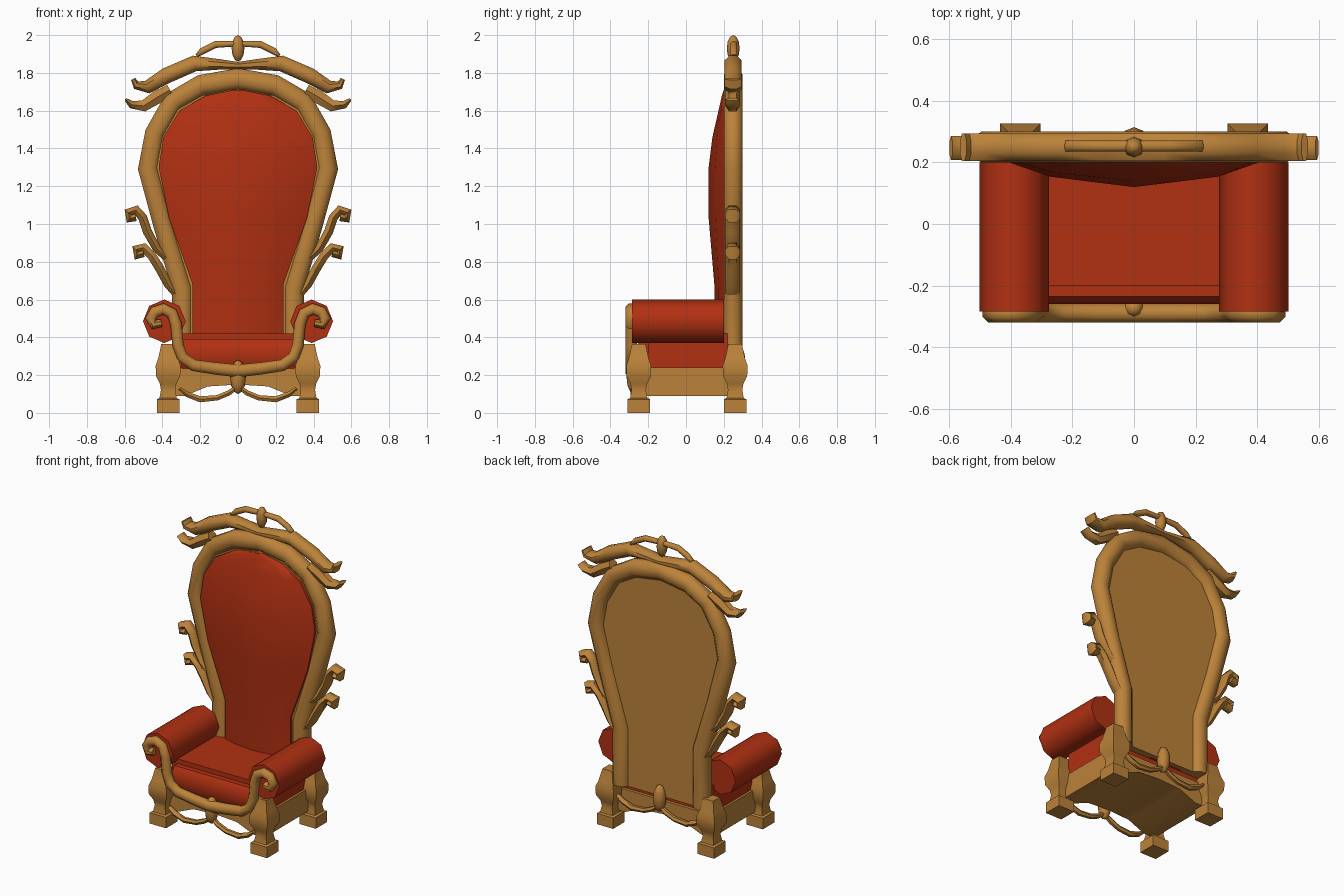
import bpy, bmesh, math
from mathutils import Vector, Matrix

if "Cube" in bpy.data.objects:
    bpy.data.objects.remove(bpy.data.objects["Cube"])


def material(name, colour):
    mat = bpy.data.materials.new(name)
    mat.use_nodes = True
    mat.diffuse_color = colour
    mat.node_tree.nodes["Principled BSDF"].inputs["Base Color"].default_value = colour
    return mat


WOOD = material("golden wood", (0.50, 0.225, 0.042, 1))
RED = material("red upholstery", (0.44, 0.03, 0.006, 1))


def finish(name, bm, mat, angle=50):
    bmesh.ops.recalc_face_normals(bm, faces=bm.faces)
    mesh = bpy.data.meshes.new(name)
    bm.to_mesh(mesh)
    bm.free()
    mesh.materials.append(mat)
    obj = bpy.data.objects.new(name, mesh)
    bpy.context.collection.objects.link(obj)
    bpy.ops.object.select_all(action="DESELECT")
    obj.select_set(True)
    bpy.context.view_layer.objects.active = obj
    bpy.ops.object.shade_smooth_by_angle(angle=math.radians(angle))
    return obj


def sweep(name, path, y, depth=None, sides=8, mat=WOOD):
    """Sweep a polygon along (x, z, half width) points; depth is its half size in y."""
    bm = bmesh.new()
    pts = [Vector((x, 0, z)) for x, z, r in path]
    grow = 1 / math.cos(math.pi / sides)
    rings = []
    for i, (x, z, r) in enumerate(path):
        before, after = pts[max(i - 1, 0)], pts[min(i + 1, len(pts) - 1)]
        t = (after - before).normalized()
        across = Vector((t.z, 0, -t.x))
        ring = []
        for k in range(sides):
            a = math.tau * (k + 0.5) / sides
            p = pts[i] + across * (r * grow * math.cos(a))
            p.y = y + (depth or r) * grow * math.sin(a)
            ring.append(bm.verts.new(p))
        rings.append(ring)
    for a, b in zip(rings, rings[1:]):
        for k in range(sides):
            j = (k + 1) % sides
            bm.faces.new((a[k], a[j], b[j], b[k]))
    bm.faces.new(rings[0])
    bm.faces.new(rings[-1])
    return finish(name, bm, mat)


def prism(name, outline, axis, lo, hi, mat):
    """Extrude an outline along x or y."""
    bm = bmesh.new()
    place = (lambda a, b, d: (d, a, b)) if axis == "x" else (lambda a, b, d: (a, d, b))
    ends = [[bm.verts.new(place(a, b, d)) for a, b in outline] for d in (lo, hi)]
    for end in ends:
        bm.faces.new(end)
    n = len(outline)
    for k in range(n):
        j = (k + 1) % n
        bm.faces.new((ends[0][k], ends[0][j], ends[1][j], ends[1][k]))
    return finish(name, bm, mat)


def bead(name, centre, size):
    bm = bmesh.new()
    place = Matrix.Translation(centre) @ Matrix.Diagonal((*size, 1))
    bmesh.ops.create_uvsphere(bm, u_segments=8, v_segments=6, radius=1, matrix=place)
    return finish(name, bm, WOOD)


def flip(path):
    return [(-p[0], *p[1:]) for p in path]


def both(path):
    """Join a left half, ending on the centre, to its mirror image."""
    return path + flip(path)[-2::-1]


SIDES = (("right", -1), ("left", 1))

# Back rest: frame, wooden panel and domed cushion
frame = [(.295, .28, .055), (.295, .66, .055), (.395, .99, .052), (.475, 1.295, .055),
         (.44, 1.48, .053), (.343, 1.65, .055), (.195, 1.735, .055), (0, 1.768, .057)]
sweep("back_frame", both(frame), .25, .05)

rows = [(.28, .24, .16), (.68, .24, .15), (1.03, .365, .12), (1.3, .42, .12),
        (1.46, .395, .14), (1.6, .31, .172), (1.68, .17, .19), (1.71, .02, .2)]
edge = [(w + .02, z) for z, w, y in rows]
prism("back_panel", edge + flip(edge)[::-1], "y", .22, .265, WOOD)

bm = bmesh.new()
grid = []
for z, w, y in rows:
    bulge = .205 - y
    grid.append([bm.verts.new((w * u, .205 - bulge * h, z))
                 for u, h in ((-1, 0), (-.65, .6), (0, 1), (.65, .6), (1, 0))])
for a, b in zip(grid, grid[1:]):
    for k in range(len(a) - 1):
        bm.faces.new((a[k], a[k + 1], b[k + 1], b[k]))
rim = [e for e in bm.edges if e.is_boundary]
skirt = bmesh.ops.extrude_edge_only(bm, edges=rim)["geom"]
for v in skirt:
    if isinstance(v, bmesh.types.BMVert):
        v.co.y = .24
finish("back_cushion", bm, RED)

# Crest: long waved rail, small arch and finial
crest = [(.555, 1.768, .012), (.54, 1.735, .022), (.48, 1.725, .035), (.38, 1.785, .042),
         (.23, 1.85, .042), (.1, 1.845, .028), (0, 1.838, .02)]
sweep("crest_rail", both(crest), .25, .045)
arch = [(.22, 1.89, .008), (.19, 1.915, .018), (.12, 1.95, .018), (0, 1.955, .014)]
sweep("crest_arch", both(arch), .253, .018)
bead("crest_finial", (0, .25, 1.93), (.034, .034, .07))

# Side horns and scrolls of the frame, mirrored
horn = [(.595, 1.66, .008), (.565, 1.632, .02), (.5, 1.625, .03), (.43, 1.67, .035),
        (.36, 1.71, .03)]
scroll = [(.54, 1.035, .02), (.575, 1.03, .026), (.58, 1.06, .026), (.54, 1.075, .025),
          (.505, 1.035, .024), (.48, .96, .024), (.43, .87, .022), (.38, .82, .018)]
lower = [(.5, .845, .02), (.535, .835, .026), (.54, .865, .026), (.5, .875, .025),
         (.455, .83, .024), (.415, .765, .024), (.37, .68, .022), (.335, .63, .015)]
for side, s in SIDES:
    for label, path in (("horn", horn), ("upper_scroll", scroll), ("lower_scroll", lower)):
        sweep(f"{side}_{label}", path if s > 0 else flip(path), .247, .034, 6)

# Seat base, side upholstery and seat cushion
apron = [(.36, .24), (.36, .09), (.28, .09), (.16, .14), (0, .15)]
prism("seat_base", apron + flip(apron)[-2::-1], "y", -.24, .24, WOOD)
prism("seat_sides", [(-.2, .23), (.22, .23), (.22, .42), (-.2, .42)], "x", -.345, .345, RED)
prism("seat_cushion", [(-.23, .22), (-.26, .26), (-.26, .36), (-.235, .39), (.21, .39),
                       (.21, .22)], "x", -.3, .3, RED)

# Arm rolls and legs
roll = [(math.cos(k * math.pi / 4) * .113, math.sin(k * math.pi / 4) * .115) for k in range(8)]
leg = [(0, .06), (.072, .06), (.078, .046), (.12, .038), (.155, .044), (.195, .064),
       (.25, .066), (.29, .052), (.365, .036)]
for side, s in SIDES:
    prism(f"{side}_arm", [(s * .39 + a, .485 + b) for a, b in roll], "y", -.285, .2, RED)
    for end, y in (("front", -.25), ("back", .26)):
        sweep(f"{end}_{side}_leg", [(s * .37, z, r) for z, r in leg], y, None, 4)

# Front rail curling up into the arm volutes
rail = [(.405, .475, .02), (.445, .468, .027), (.462, .5, .03), (.44, .535, .03),
        (.395, .55, .03), (.35, .528, .03), (.328, .47, .03), (.318, .36, .03),
        (.295, .295, .03), (.235, .252, .031), (.12, .235, .032), (0, .222, .034)]
sweep("front_rail", both(rail), -.29, .03)

# Hanging swags with a centre drop, front and back
swag = [(.31, .13, .008), (.27, .098, .014), (.2, .072, .016), (.11, .08, .014),
        (.05, .105, .014), (0, .14, .014)]
for end, y, lift in (("front", -.275, 0), ("back", .275, .08)):
    sweep(f"{end}_swag", both([(x, z + lift, r) for x, z, r in swag]), y, .016, 6)
    bead(f"{end}_drop", (0, y, .19 + lift), (.042, .04, .09))
